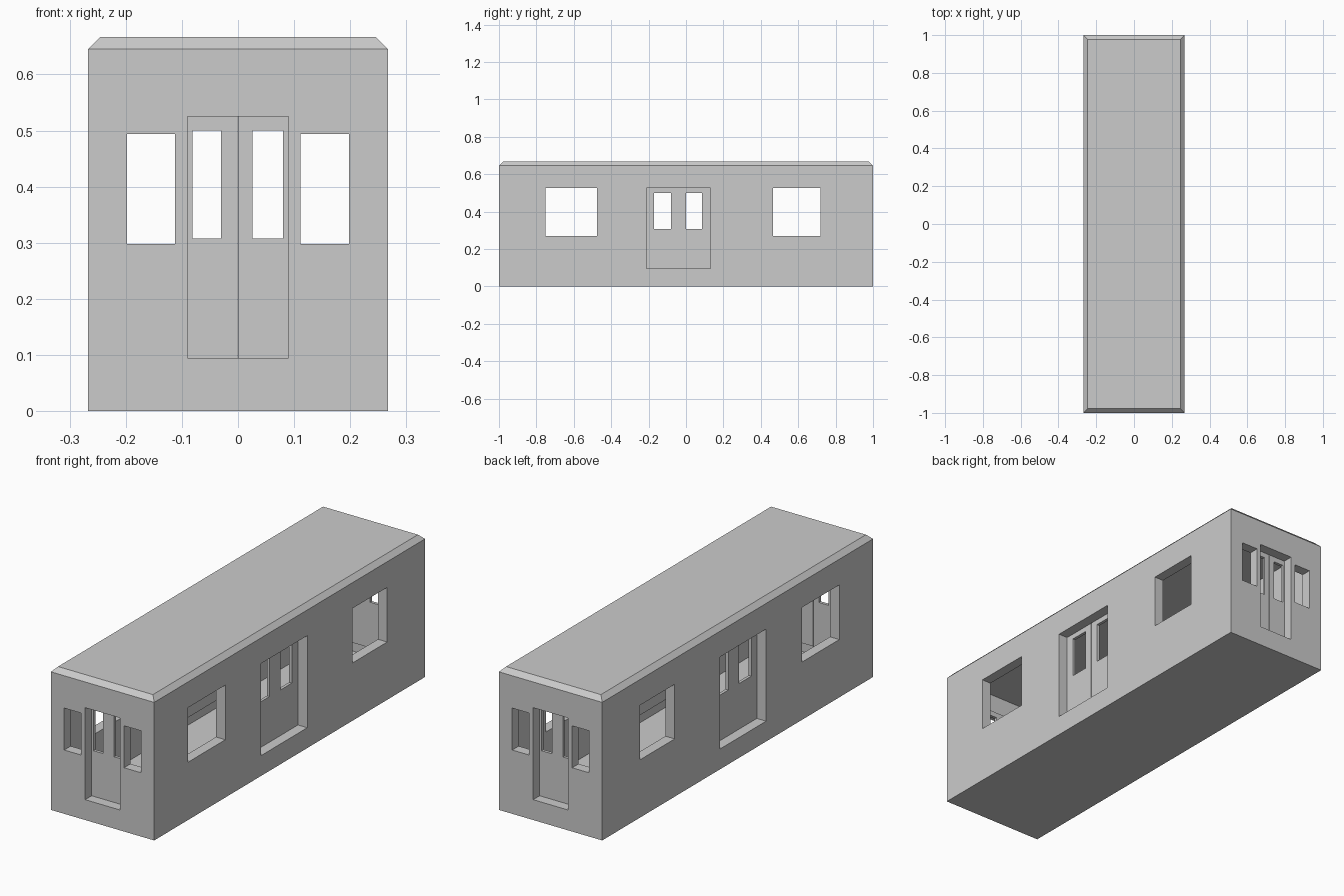
import bpy, bmesh
from mathutils import Vector

if "Cube" in bpy.data.objects:
    bpy.data.objects.remove(bpy.data.objects["Cube"])

W, L, H = 0.267, 1.0, 0.667     # half width, half length, height
T, CH = 0.048, 0.022            # wall thickness, roof chamfer
DOOR_Z = (0.095, 0.525)


def box(name, xr, yr, zr):
    bm = bmesh.new()
    bmesh.ops.create_cube(bm, size=1)
    lo, hi = Vector((xr[0], yr[0], zr[0])), Vector((xr[1], yr[1], zr[1]))
    for v in bm.verts:
        v.co = Vector([lo[i] if v.co[i] < 0 else hi[i] for i in range(3)])
    me = bpy.data.meshes.new(name)
    bm.to_mesh(me)
    bm.free()
    ob = bpy.data.objects.new(name, me)
    bpy.context.collection.objects.link(ob)
    return ob


def cut(ob, *ranges):
    cutter = box("cutter", *ranges)
    cutter.hide_render = True
    mod = ob.modifiers.new("cut", 'BOOLEAN')
    mod.operation, mod.solver, mod.object = 'DIFFERENCE', 'EXACT', cutter
    bpy.context.view_layer.objects.active = ob
    bpy.ops.object.modifier_apply(modifier=mod.name)
    bpy.data.objects.remove(cutter)


# Body shell with chamfered roof edge
body = box("carriage_body", (-W, W), (-L, L), (0, H))
bm = bmesh.new()
bm.from_mesh(body.data)
top = [e for e in bm.edges if all(v.co.z > H - 0.01 for v in e.verts)]
bmesh.ops.bevel(bm, geom=top, offset=CH, segments=1, affect='EDGES')
bm.to_mesh(body.data)
bm.free()
cut(body, (-W + T, W - T), (-L + T, L - T), (T, H - T))

# Side windows and side doorways, cut through both walls
for y0, y1, z0, z1 in ((-0.75, -0.475, 0.27, 0.525), (0.465, 0.72, 0.27, 0.525),
                       (-0.21, 0.13, *DOOR_Z)):
    cut(body, (-1, 1), (y0, y1), (z0, z1))

# End windows and end doorways, cut through both ends
for x0, x1, z0, z1 in ((-0.198, -0.112, 0.298, 0.494), (0.111, 0.198, 0.298, 0.494),
                       (-0.09, 0.09, *DOOR_Z)):
    cut(body, (x0, x1), (-2, 2), (z0, z1))


# Recessed double doors: each leaf is a thin panel with a window
def leaf(name, side, sign, span, window, zwin):
    half = W if side else L
    depth = sorted((sign * (half - T), sign * (half - T - 0.014)))
    through = sorted((sign * (half - 0.2), sign * (half + 0.2)))
    if side:
        ob = box(name, depth, span, DOOR_Z)
        cut(ob, through, window, zwin)
    else:
        ob = box(name, span, depth, DOOR_Z)
        cut(ob, window, through, zwin)


for sign, side_name, end_name in ((1, "right", "back"), (-1, "left", "front")):
    leaf(side_name + "_door_leaf_a", True, sign, (-0.21, -0.041), (-0.17, -0.08), (0.308, 0.5))
    leaf(side_name + "_door_leaf_b", True, sign, (-0.04, 0.13), (0.0, 0.085), (0.308, 0.5))
    leaf(end_name + "_door_leaf_a", False, sign, (-0.09, -0.001), (-0.081, -0.03), (0.308, 0.5))
    leaf(end_name + "_door_leaf_b", False, sign, (0.0, 0.09), (0.026, 0.08), (0.308, 0.5))
